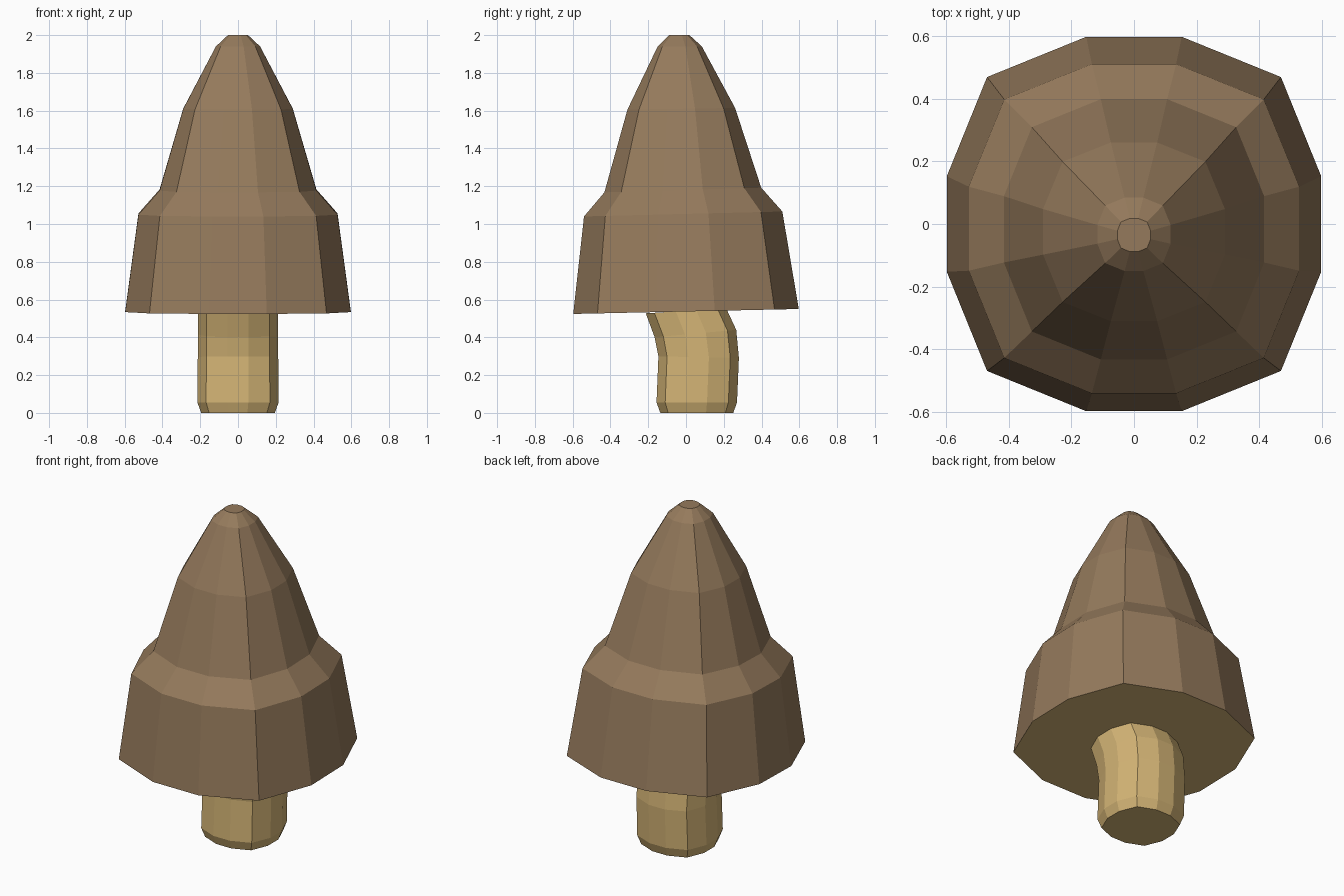
import bpy, bmesh

if "Cube" in bpy.data.objects:
    bpy.data.objects.remove(bpy.data.objects["Cube"])


def material(name, colour):
    m = bpy.data.materials.new(name)
    m.diffuse_color = (*colour, 1)
    m.use_nodes = True
    m.node_tree.nodes["Principled BSDF"].inputs["Base Color"].default_value = m.diffuse_color
    return m


# Rounded-square cross-section: one corner of three points, turned four times
SECTION = []
corner = [(1, -0.255), (1, 0.255), (0.785, 0.785)]
for turn in range(4):
    SECTION += corner
    corner = [(-y, x) for x, y in corner]


def loft(name, rings, mats):
    """Rings are (half width, half depth, centre y, centre z, tilt)."""
    bm = bmesh.new()
    loops = []
    for w, d, cy, cz, tilt in rings:
        loops.append([bm.verts.new((x * w, cy + y * d, cz + y * d * tilt))
                      for x, y in SECTION])
    n = len(SECTION)
    for a, b in zip(loops, loops[1:]):
        for i in range(n):
            j = (i + 1) % n
            bm.faces.new((a[i], a[j], b[j], b[i]))
    base = bm.faces.new(loops[0][::-1])
    base.material_index = len(mats) - 1
    bm.faces.new(loops[-1])
    mesh = bpy.data.meshes.new(name)
    bm.to_mesh(mesh)
    bm.free()
    for m in mats:
        mesh.materials.append(m)
    obj = bpy.data.objects.new(name, mesh)
    bpy.context.collection.objects.link(obj)
    return obj


brown = material("cap_brown", (0.30, 0.195, 0.107))
cream = material("stem_cream", (0.66, 0.46, 0.18))

# Cap with a pale underside
loft("mushroom_cap", [
    (0.597, 0.597, 0.0, 0.537, 0.022),
    (0.527, 0.525, -0.015, 1.053, 0.025),
    (0.415, 0.415, -0.017, 1.18, 0.03),
    (0.29, 0.285, -0.025, 1.61, 0.015),
    (0.117, 0.117, -0.033, 1.94, 0.0),
    (0.053, 0.053, -0.035, 2.0, 0.0),
], [brown, cream])

# Bent stem
loft("mushroom_stem", [
    (0.195, 0.193, 0.057, 0.0, 0.0),
    (0.215, 0.213, 0.057, 0.055, 0.0),
    (0.213, 0.213, 0.067, 0.295, -0.02),
    (0.213, 0.216, 0.05, 0.42, 0.09),
    (0.213, 0.213, 0.0, 0.54, 0.06),
], [cream])
